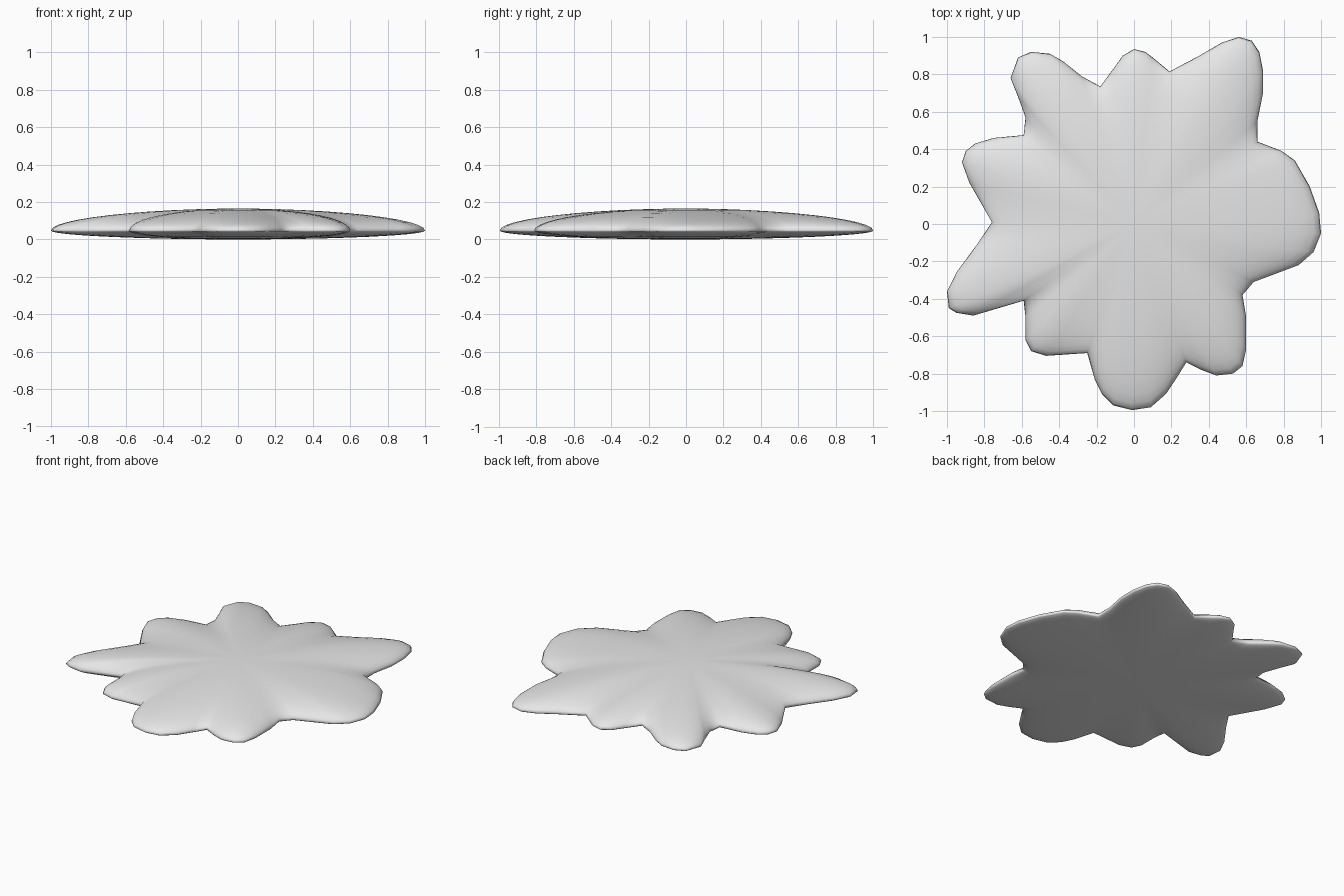
import bpy, bmesh, math
from mathutils import Vector

if "Cube" in bpy.data.objects:
    bpy.data.objects.remove(bpy.data.objects["Cube"])

# Splash outline seen from above, counter-clockwise
OUTLINE = [
    (1.0, -.05), (.99, .06), (.94, .2), (.86, .34), (.79, .39), (.66, .44),
    (.66, .55), (.69, .7), (.69, .82), (.67, .92), (.63, .98), (.56, 1.0),
    (.47, .97), (.35, .9), (.19, .815), (.1, .89), (.06, .92), (0, .935),
    (-.06, .9), (-.11, .83), (-.18, .735), (-.28, .79), (-.38, .87), (-.45, .91),
    (-.55, .92), (-.62, .89), (-.66, .78), (-.62, .68), (-.58, .57), (-.59, .475),
    (-.75, .46), (-.85, .43), (-.9, .39), (-.92, .33), (-.88, .22), (-.76, .01),
    (-.84, -.11), (-.95, -.26), (-1.0, -.36), (-.99, -.45), (-.95, -.475),
    (-.86, -.49), (-.59, -.41), (-.58, -.5), (-.58, -.62), (-.55, -.68),
    (-.47, -.705), (-.25, -.69), (-.21, -.83), (-.17, -.91), (-.11, -.97),
    (-.01, -.995), (.09, -.98), (.17, -.91), (.23, -.82), (.28, -.74),
    (.36, -.78), (.44, -.81), (.53, -.8), (.58, -.76), (.6, -.67), (.6, -.5),
    (.58, -.38), (.64, -.31), (.88, -.22), (.96, -.15)]

RIM_Z, TOP_H, BOTTOM_H = 0.047, 0.118, 0.047
STEPS = 12
MEAN_R = 0.85

bm = bmesh.new()


def ring(angle):
    """One lobed ring of a flattened dome; lobes fade out towards the middle."""
    t, s = math.cos(angle), math.sin(angle)
    z = RIM_Z + s * (TOP_H if s > 0 else BOTTOM_H)
    verts = []
    for x, y in OUTLINE:
        p = Vector((x, y))
        w = 0.4 + 0.6 * t
        q = (p * w + p.normalized() * MEAN_R * (1 - w)) * t
        verts.append(bm.verts.new((q.x, q.y, z)))
    return verts


# Puddle body: rings from underside over the rim to the crown
rings = [ring(math.pi / 2 * i / STEPS) for i in range(-STEPS + 1, STEPS)]
n = len(OUTLINE)
for a, b in zip(rings, rings[1:]):
    for i in range(n):
        j = (i + 1) % n
        bm.faces.new((a[i], a[j], b[j], b[i]))

# Close both poles
for loop, z, up in ((rings[0], 0, False), (rings[-1], RIM_Z + TOP_H, True)):
    pole = bm.verts.new((0, 0, z))
    for i in range(n):
        a, b = loop[i], loop[(i + 1) % n]
        bm.faces.new((a, b, pole) if up else (b, a, pole))

bmesh.ops.recalc_face_normals(bm, faces=bm.faces)
for f in bm.faces:
    f.smooth = True
mesh = bpy.data.meshes.new("splash_puddle")
bm.to_mesh(mesh)
bm.free()

mat = bpy.data.materials.new("light grey")
mat.diffuse_color = (0.8, 0.8, 0.8, 1)
mat.use_nodes = True
mat.node_tree.nodes["Principled BSDF"].inputs["Base Color"].default_value = mat.diffuse_color
mesh.materials.append(mat)
puddle = bpy.data.objects.new("splash_puddle", mesh)
bpy.context.collection.objects.link(puddle)
